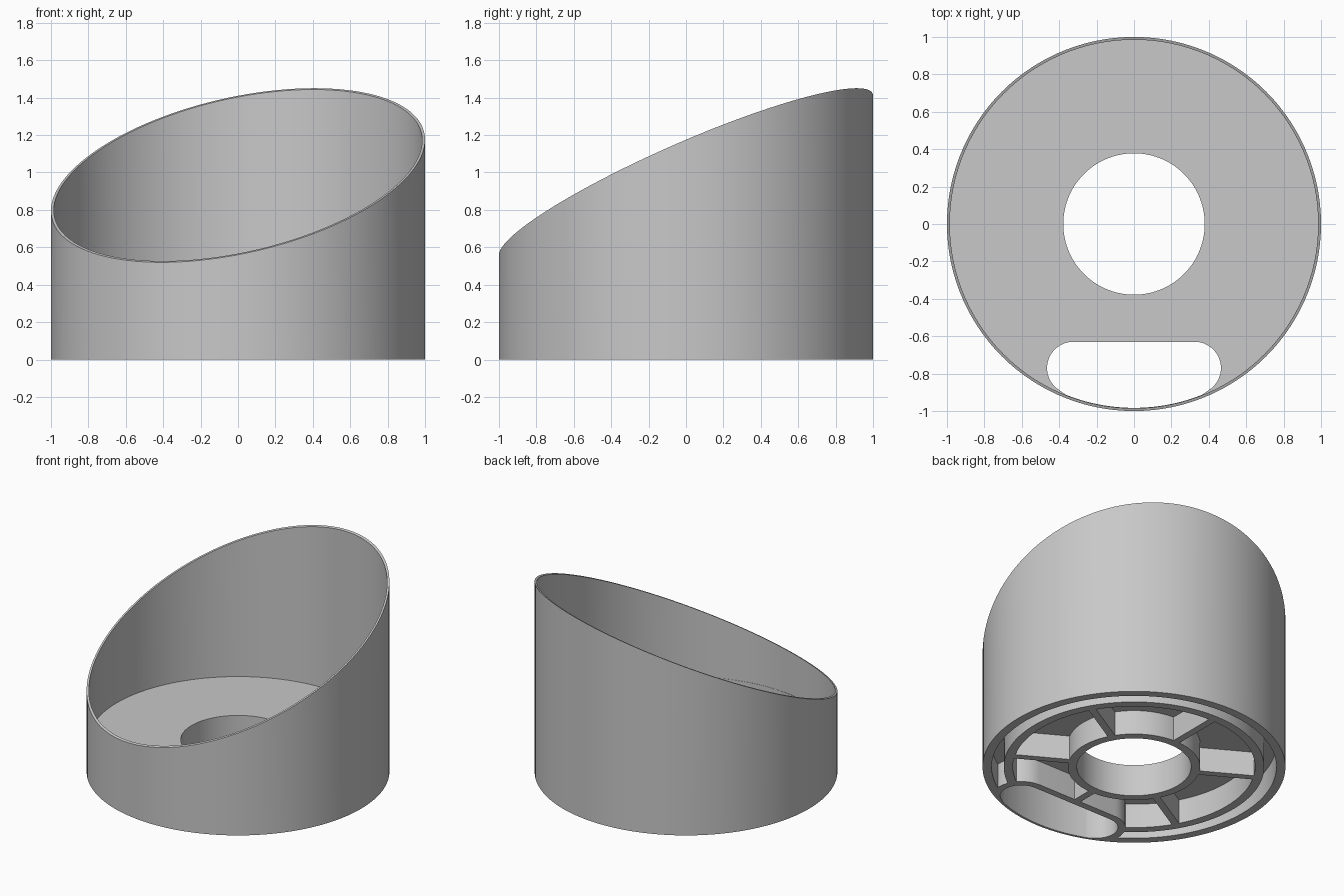
import bpy
import bmesh
from math import sin, cos, pi, radians, atan2, hypot
from mathutils import Matrix

if "Cube" in bpy.data.objects:
    bpy.data.objects.remove(bpy.data.objects["Cube"])

FLOOR_TOP, FLOOR_UNDER = 0.232, 0.178
SEGMENTS = 120

grey = bpy.data.materials.new("plain grey")
grey.use_nodes = True
grey.diffuse_color = (0.58, 0.58, 0.58, 1)
grey.node_tree.nodes["Principled BSDF"].inputs["Base Color"].default_value = grey.diffuse_color


def finish(name, bm):
    bmesh.ops.recalc_face_normals(bm, faces=bm.faces[:])
    mesh = bpy.data.meshes.new(name)
    bm.to_mesh(mesh)
    bm.free()
    mesh.materials.append(grey)
    obj = bpy.data.objects.new(name, mesh)
    bpy.context.collection.objects.link(obj)
    return obj


def activate(obj):
    bpy.ops.object.select_all(action='DESELECT')
    obj.select_set(True)
    bpy.context.view_layer.objects.active = obj


def extrude_outline(name, outline, z0, z1):
    bm = bmesh.new()
    face = bm.faces.new([bm.verts.new((x, y, z0)) for x, y in outline])
    made = bmesh.ops.extrude_face_region(bm, geom=[face])
    verts = [v for v in made["geom"] if isinstance(v, bmesh.types.BMVert)]
    bmesh.ops.translate(bm, verts=verts, vec=(0, 0, z1 - z0))
    return finish(name, bm)


def rim_height(x, y):
    return 0.985 + 0.19 * x + 0.425 * y


def slot_outline(radius, front):
    """Rounded slot whose front edge follows a circle of the given radius."""
    pts = []
    for side, start, end in ((1, -60, 90), (-1, 90, 240)):
        for i in range(17):
            a = radians(start + (end - start) * i / 16)
            pts.append((side * 0.325 + radius * cos(a), -0.77 + radius * sin(a)))
    # keep the ends inside the circle, then close along it
    pts = [(x * min(1, front / hypot(x, y)), y * min(1, front / hypot(x, y))) for x, y in pts]
    a0, a1 = (atan2(p[1], p[0]) for p in (pts[-1], pts[0]))
    pts += [(front * cos(a0 + (a1 - a0) * i / 24), front * sin(a0 + (a1 - a0) * i / 24))
            for i in range(1, 24)]
    return pts


# Turned body: sloped shell, floor, groove, inner ring and hub (None = sloped rim)
profile = [(0.378, FLOOR_TOP), (0.985, FLOOR_TOP), (0.985, None), (1, None), (1, 0),
           (0.94, 0), (0.94, FLOOR_UNDER), (0.86, FLOOR_UNDER), (0.86, 0), (0.80, 0),
           (0.80, FLOOR_UNDER), (0.437, FLOOR_UNDER), (0.437, 0), (0.378, 0)]
bm = bmesh.new()
rings = []
for i in range(SEGMENTS):
    a = 2 * pi * i / SEGMENTS
    ring = []
    for r, z in profile:
        x, y = r * cos(a), r * sin(a)
        ring.append(bm.verts.new((x, y, rim_height(x, y) if z is None else z)))
    rings.append(ring)
for i, ring in enumerate(rings):
    following = rings[(i + 1) % SEGMENTS]
    for j in range(len(profile)):
        k = (j + 1) % len(profile)
        bm.faces.new((ring[j], following[j], following[k], ring[k]))
body = finish("cup_body", bm)

# Wall around the front slot, under the floor
slot_wall = extrude_outline("slot_wall", slot_outline(0.19, 0.96), 0, FLOOR_UNDER + 0.02)

# Cut the slot through floor, ring and wall
cutter = extrude_outline("slot_cutter", slot_outline(0.14, 0.983), -0.1, 0.4)
cutter.hide_render = True
for obj in (body, slot_wall):
    cut = obj.modifiers.new("slot", 'BOOLEAN')
    cut.operation = 'DIFFERENCE'
    cut.solver = 'EXACT'
    cut.object = cutter
    activate(obj)
    bpy.ops.object.modifier_apply(modifier=cut.name)
bpy.data.objects.remove(cutter)

# Six ribs from hub to ring; the front one stops at the slot wall
for n in range(6):
    angle = 30 + 60 * n
    inner, outer = 0.42, (0.61 if angle == 270 else 0.82)
    bm = bmesh.new()
    bmesh.ops.create_cube(bm, size=1)
    height = FLOOR_UNDER + 0.02
    bm.transform(Matrix.Rotation(radians(angle), 4, 'Z')
                 @ Matrix.Translation(((inner + outer) / 2, 0, height / 2))
                 @ Matrix.Diagonal((outer - inner, 0.05, height, 1)))
    finish(f"rib_{n + 1}", bm)

for obj in (body, slot_wall):
    activate(obj)
    bpy.ops.object.shade_smooth_by_angle(angle=radians(30))
